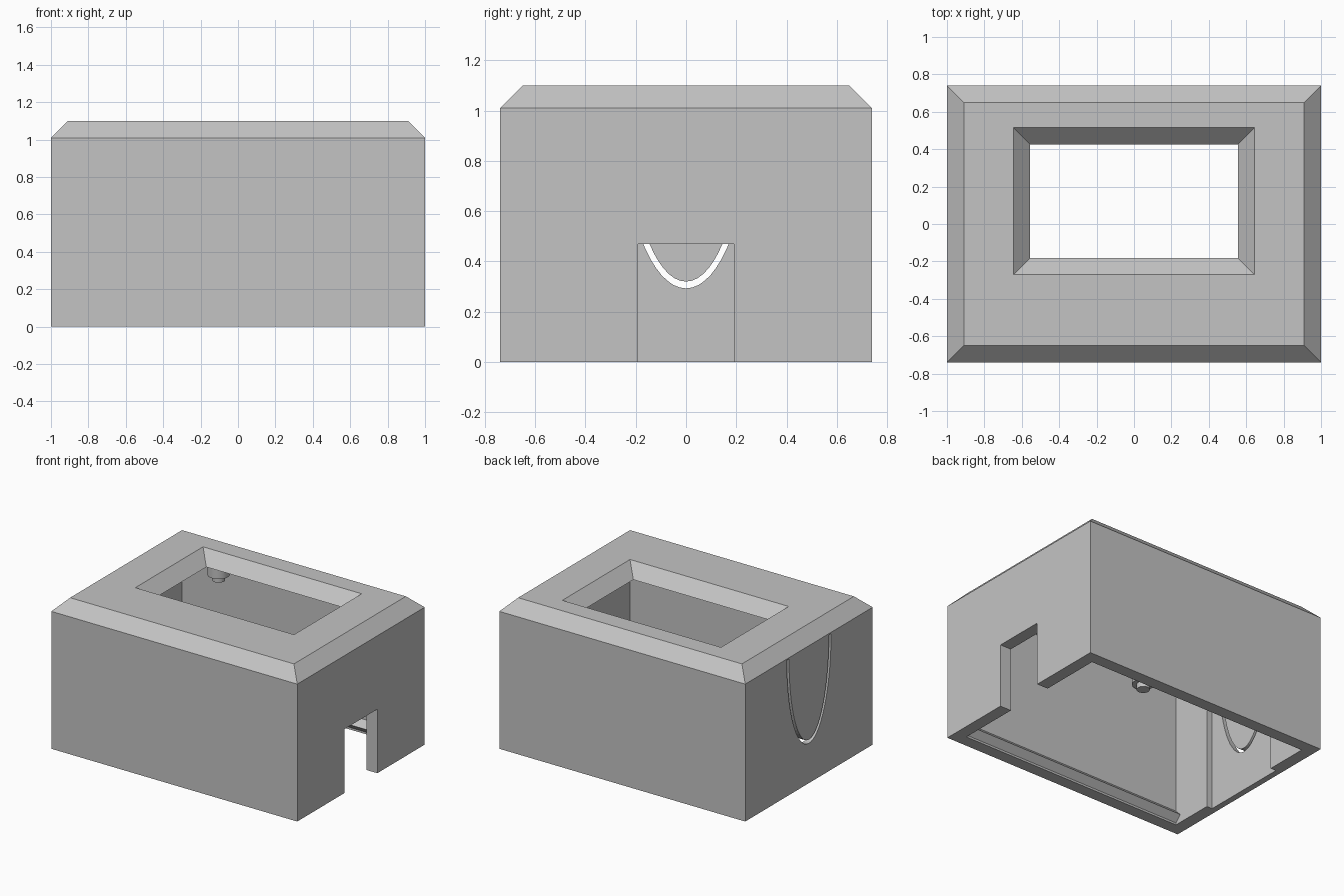
import bpy, bmesh, math
from mathutils import Matrix

cube = bpy.data.objects.get("Cube")
if cube:
    bpy.data.objects.remove(cube, do_unlink=True)

WIDTH, DEPTH, HEIGHT = 2.0, 1.48, 1.1
WALL = 0.09
CEILING = HEIGHT - WALL
HX, HY = WIDTH / 2, DEPTH / 2

grey = bpy.data.materials.new("plain grey")
grey.use_nodes = True
grey.diffuse_color = (0.55, 0.55, 0.55, 1)
grey.node_tree.nodes["Principled BSDF"].inputs["Base Color"].default_value = grey.diffuse_color


def finish(name, bm):
    bmesh.ops.recalc_face_normals(bm, faces=bm.faces)
    mesh = bpy.data.meshes.new(name)
    bm.to_mesh(mesh)
    bm.free()
    mesh.materials.append(grey)
    obj = bpy.data.objects.new(name, mesh)
    bpy.context.scene.collection.objects.link(obj)
    return obj


def prism(name, profile, x0, x1):
    """Extrude a closed (y, z) profile along x."""
    bm = bmesh.new()
    face = bm.faces.new([bm.verts.new((x0, y, z)) for y, z in profile])
    ext = bmesh.ops.extrude_face_region(bm, geom=[face])
    moved = [v for v in ext["geom"] if isinstance(v, bmesh.types.BMVert)]
    bmesh.ops.translate(bm, vec=(x1 - x0, 0, 0), verts=moved)
    return finish(name, bm)


def block(name, y, z0, z1, x0, x1):
    return prism(name, [(-y, z0), (y, z0), (y, z1), (-y, z1)], x0, x1)


def cut(obj, cutter):
    cutter.hide_render = True
    mod = obj.modifiers.new("cut", "BOOLEAN")
    mod.operation, mod.solver, mod.object = "DIFFERENCE", "EXACT", cutter
    bpy.context.view_layer.objects.active = obj
    bpy.ops.object.modifier_apply(modifier=mod.name)
    bpy.data.objects.remove(cutter, do_unlink=True)


# Hollow housing: rectangular rings (half x, half y, centre y, z) joined in a closed loop
win_x, win_y, win_c = 0.645, 0.393, 0.122
rings = [
    (HX, HY, 0, 0),
    (HX, HY, 0, CEILING),
    (HX - WALL, HY - WALL, 0, HEIGHT),
    (win_x, win_y, win_c, HEIGHT),
    (win_x - WALL, win_y - WALL, win_c, CEILING),
    (HX - WALL, HY - WALL, 0, CEILING),
    (HX - WALL, HY - WALL, 0, 0),
]
bm = bmesh.new()
loops = [[bm.verts.new((sx * rx, cy + sy * ry, z))
          for sx, sy in ((-1, -1), (1, -1), (1, 1), (-1, 1))]
         for rx, ry, cy, z in rings]
for a, b in zip(loops, loops[1:] + loops[:1]):
    for i in range(4):
        j = (i + 1) % 4
        bm.faces.new((a[i], a[j], b[j], b[i]))
housing = finish("housing", bm)

# Doorway in the +x wall
cut(housing, block("door_cutter", 0.19, -0.1, 0.47, HX - 2 * WALL, HX + 0.1))

# Thinned panel inside the -x wall
cut(housing, block("panel_cutter", 0.33, -0.1, 1.0, -HX + WALL / 2, -HX + 2 * WALL))

# U-shaped slot around a hanging flap in the -x wall
SLOT_TOP = 1.0


def half_ellipse(a, b, steps=32):
    angles = [math.pi * i / steps for i in range(steps + 1)]
    return [(a * math.cos(t), SLOT_TOP - b * math.sin(t)) for t in angles]


slot = half_ellipse(0.257, 0.707) + half_ellipse(0.232, 0.68)[::-1]
cut(housing, prism("slot_cutter", slot, -HX - 0.1, -HX + 0.07))

# Snap ridges along the bottom of the front and back walls
wall_y = HY - WALL
for side, name in ((-1, "front_snap_ridge"), (1, "back_snap_ridge")):
    profile = [(wall_y + 0.02, 0.015), (wall_y, 0.015), (wall_y - 0.045, 0.06),
               (wall_y, 0.105), (wall_y + 0.02, 0.105)]
    prism(name, [(side * y, z) for y, z in profile], -HX + 0.05, HX - 0.05)

# Stepped mounting posts hanging from the ceiling
for sx, xname in ((-1, "right"), (1, "left")):
    for sy, yname in ((-1, "front"), (1, "back")):
        bm = bmesh.new()
        for radius, bottom in ((0.075, 0.905), (0.044, 0.865)):
            top = CEILING + 0.01
            bmesh.ops.create_cone(
                bm, cap_ends=True, segments=32, radius1=radius, radius2=radius,
                depth=top - bottom,
                matrix=Matrix.Translation((sx * 0.55, sy * 0.56, (top + bottom) / 2)))
        post = finish(f"{yname}_{xname}_mounting_post", bm)
        bpy.ops.object.select_all(action="DESELECT")
        post.select_set(True)
        bpy.context.view_layer.objects.active = post
        bpy.ops.object.shade_smooth_by_angle()
